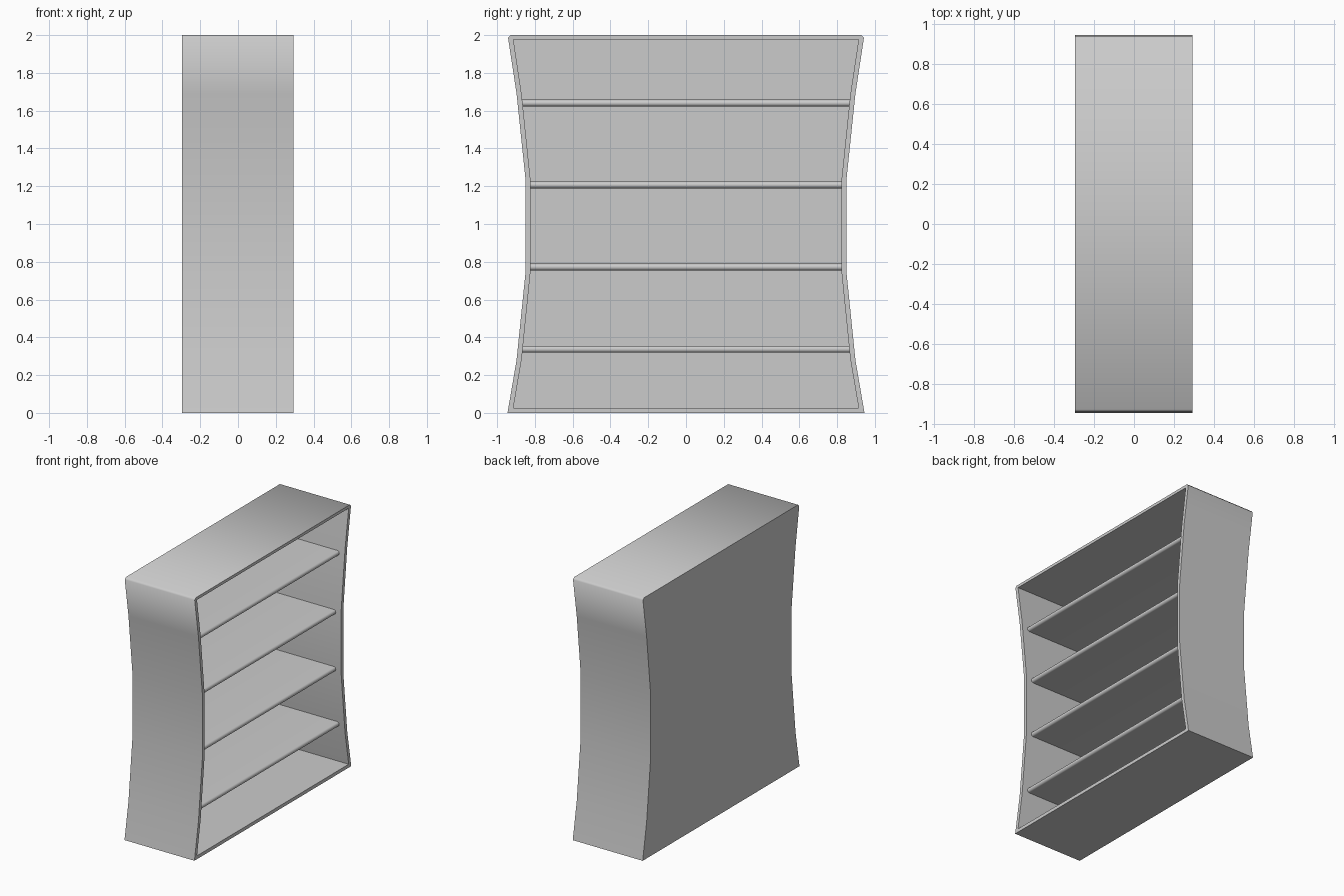
import bpy, bmesh, math

if "Cube" in bpy.data.objects:
    bpy.data.objects.remove(bpy.data.objects["Cube"])

X_BACK, X_FRONT, WALL = -0.296, 0.294, 0.026
# half-width (y) and height (z) of the waisted side; the top corner is eased
OUTER = [(0.945, 0), (0.897, 0.28), (0.849, 0.75), (0.849, 1.23),
         (0.897, 1.69), (0.942, 1.985), (0.928, 2.0)]
INNER = [(0.914, 0.026), (0.870, 0.285), (0.823, 0.75), (0.823, 1.23),
         (0.870, 1.685), (0.914, 1.978), (0.914, 1.978)]


def mirrored(half):
    return half + [(-y, z) for y, z in reversed(half)]


def finish(bm, name, angle):
    bmesh.ops.remove_doubles(bm, verts=bm.verts, dist=1e-5)
    bmesh.ops.recalc_face_normals(bm, faces=bm.faces)
    mesh = bpy.data.meshes.new(name)
    bm.to_mesh(mesh)
    bm.free()
    obj = bpy.data.objects.new(name, mesh)
    bpy.context.collection.objects.link(obj)
    bpy.ops.object.select_all(action='DESELECT')
    obj.select_set(True)
    bpy.context.view_layer.objects.active = obj
    bpy.ops.object.shade_smooth_by_angle(angle=math.radians(angle))
    return obj


def skin(loops, name, angle):
    """Join successive closed loops with quads and cap both ends."""
    bm = bmesh.new()
    rings = [[bm.verts.new(p) for p in loop] for loop in loops]
    n = len(rings[0])
    for a, b in zip(rings, rings[1:]):
        for i in range(n):
            j = (i + 1) % n
            bm.faces.new((a[i], a[j], b[j], b[i]))
    bm.faces.new(rings[0])
    bm.faces.new(rings[-1])
    return finish(bm, name, angle)


def at_x(x, half):
    return [(x, y, z) for y, z in mirrored(half)]


# Cabinet shell: outer back, outer walls, front rim, inner walls, inner back
skin([at_x(X_BACK, OUTER), at_x(X_FRONT, OUTER),
      at_x(X_FRONT, INNER), at_x(X_BACK + WALL, INNER)], "cabinet_shell", 55)


# Shelves with a rounded front edge, set slightly back from the rim
def shelf(name, z, half_width):
    r, front = 0.018, X_FRONT - 0.045
    profile = [(X_BACK + WALL, z - r)]
    for i in range(9):
        a = math.radians(-90 + 180 * i / 8)
        profile.append((front - r + r * math.cos(a), z + r * math.sin(a)))
    profile.append((X_BACK + WALL, z + r))
    skin([[(x, s * half_width, h) for x, h in profile] for s in (-1, 1)], name, 40)


for k, (z, w) in enumerate([(0.337, 0.867), (0.772, 0.824),
                            (1.207, 0.824), (1.640, 0.867)]):
    shelf(f"shelf_{k + 1}", z, w)
